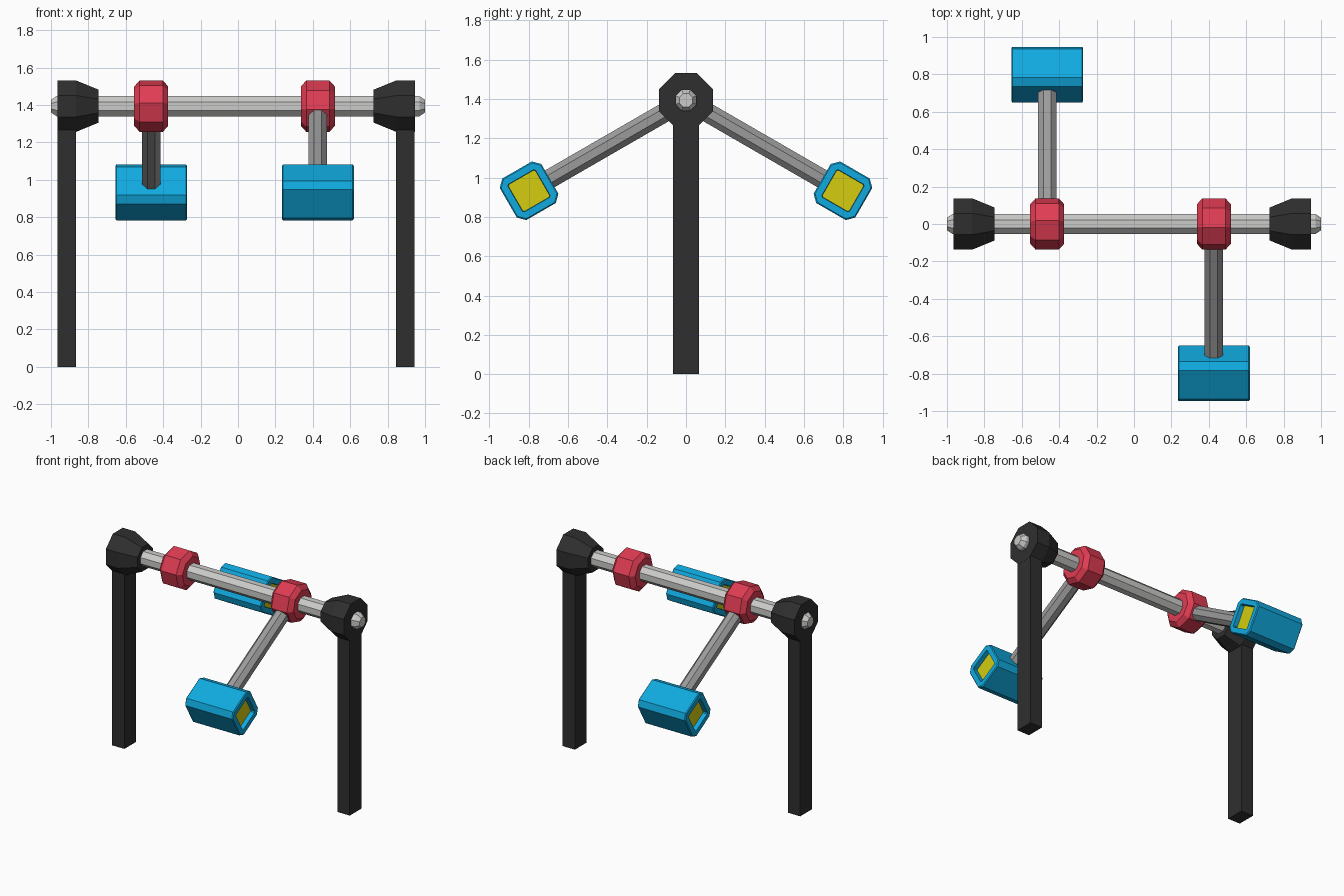
import bpy, bmesh, math
from mathutils import Matrix

cube = bpy.data.objects.get("Cube")
if cube:
    bpy.data.objects.remove(cube, do_unlink=True)


def material(name, r, g, b):
    m = bpy.data.materials.new(name)
    m.use_nodes = True
    m.diffuse_color = (r, g, b, 1)
    bsdf = next(n for n in m.node_tree.nodes if n.type == 'BSDF_PRINCIPLED')
    bsdf.inputs["Base Color"].default_value = (r, g, b, 1)
    return m


BLACK = material("black", 0.028, 0.028, 0.028)
STEEL = material("light steel", 0.60, 0.60, 0.59)
GREY = material("grey steel", 0.33, 0.33, 0.33)
RED = material("red", 0.74, 0.045, 0.085)
BLUE = material("blue", 0.005, 0.40, 0.74)
YELLOW = material("yellow", 0.66, 0.61, 0.005)


def chamfered(h, c):
    """Square of half-size h with corners cut by c, as (y, z) points."""
    k = h - c
    return [(h, -k), (h, k), (k, h), (-k, h), (-h, k), (-h, -k), (-k, -h), (k, -h)]


def octagon(apothem):
    return chamfered(apothem, apothem * (1 - math.tan(math.pi / 8)))


def loft(name, rings, mats, matrix):
    """Skin cross-sections (x, points) along x; the end caps use the last material."""
    bm = bmesh.new()
    loops = [[bm.verts.new((x, y, z)) for y, z in pts] for x, pts in rings]
    for a, b in zip(loops, loops[1:]):
        n = len(a)
        for i in range(n):
            bm.faces.new((a[i], a[(i + 1) % n], b[(i + 1) % n], b[i]))
    for loop in (loops[0], loops[-1]):
        bm.faces.new(loop).material_index = len(mats) - 1
    bmesh.ops.recalc_face_normals(bm, faces=bm.faces)
    mesh = bpy.data.meshes.new(name)
    bm.to_mesh(mesh)
    bm.free()
    for m in mats:
        mesh.materials.append(m)
    ob = bpy.data.objects.new(name, mesh)
    ob.matrix_world = matrix
    bpy.context.collection.objects.link(ob)
    return ob


AXLE_Z = 1.394
AT_AXLE = Matrix.Translation((0, 0, AXLE_Z))

# Axle with tapered ends
loft("axle", [(-1, octagon(0.034)), (-0.97, octagon(0.054)),
              (0.97, octagon(0.054)), (1, octagon(0.034))], [STEEL], AT_AXLE)

# Posts and the tapered bearing housings on top of them
for side, s, outer in (("left", 1, 0.945), ("right", -1, 0.965)):
    post = [(-0.067, 0), (0.067, 0), (0.067, AXLE_Z), (-0.067, AXLE_Z)]
    loft(side + "_post", [(s * (outer - 0.1), post), (s * (outer - 0.001), post)],
         [BLACK], Matrix())
    loft(side + "_bearing", [(s * outer, octagon(0.137)), (s * (outer - 0.1), octagon(0.137)),
                             (s * (outer - 0.22), octagon(0.088))], [BLACK], AT_AXLE)

# Swing arms: collar, arm and weight, one to the front and one to the back
for side, x, s in (("left", 0.427, -1), ("right", -0.464, 1)):
    tilt = (Matrix.Translation((x, 0, AXLE_Z))
            @ Matrix.Rotation(math.radians(-30 * s), 4, 'X'))
    loft(side + "_collar", [(-0.091, octagon(0.098)), (-0.062, octagon(0.128)),
                            (0.062, octagon(0.128)), (0.091, octagon(0.098))], [RED], tilt)
    loft(side + "_arm", [(0, octagon(0.049)), (0.82, octagon(0.049))], [GREY],
         tilt @ Matrix.Rotation(math.radians(90 * s), 4, 'Z'))

    # Weight with a recessed yellow panel at both ends
    half_end = [(0.16, chamfered(0.079, 0.007)), (0.192, chamfered(0.081, 0.007)),
                (0.192, chamfered(0.116, 0.033)), (0.186, chamfered(0.122, 0.035))]
    rings = [(-d, p) for d, p in half_end] + [(d, p) for d, p in reversed(half_end)]
    loft(side + "_weight", rings, [BLUE, YELLOW], tilt @ Matrix.Translation((0, 0.922 * s, 0)))
